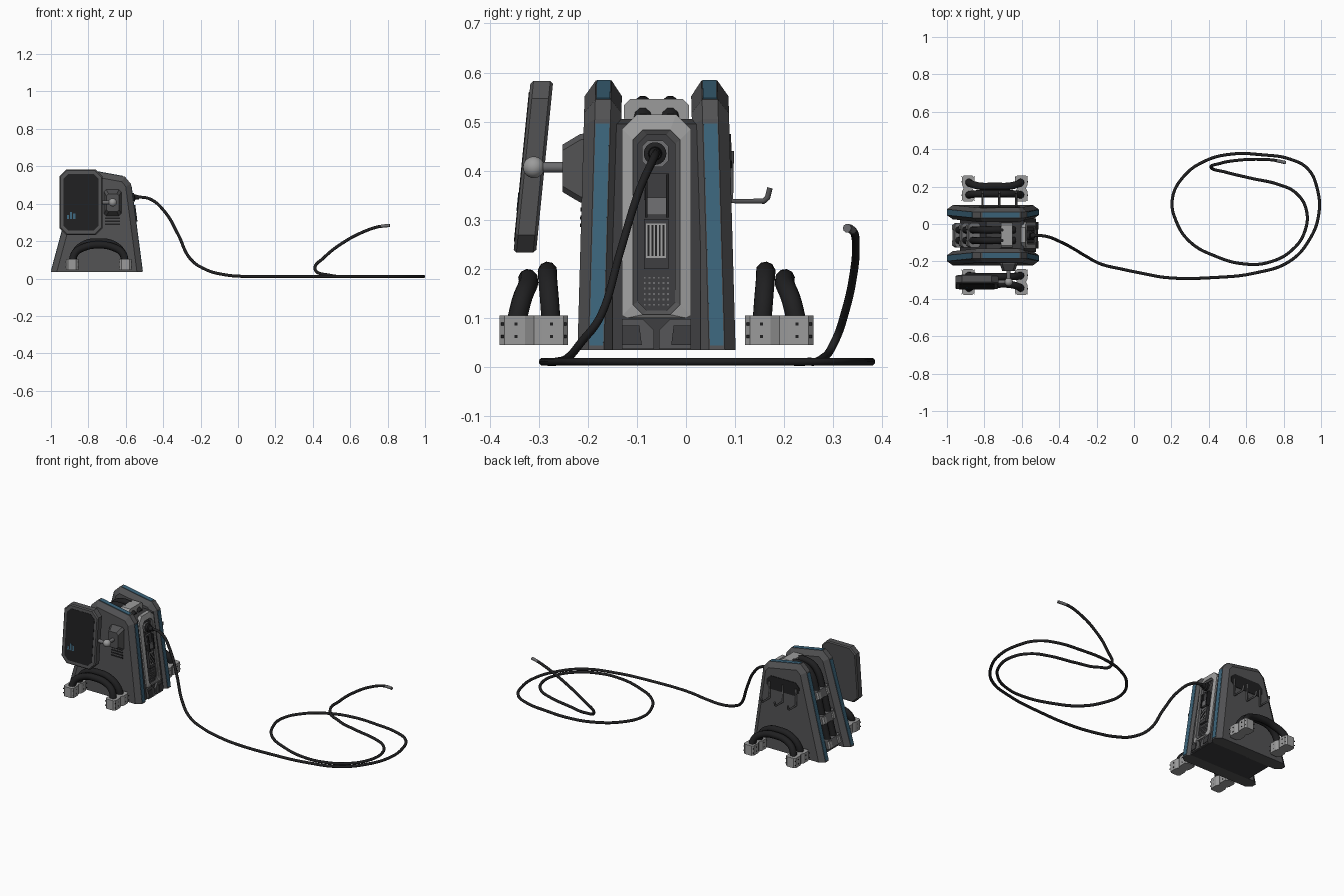
import bpy, bmesh, math
from mathutils import Vector

if "Cube" in bpy.data.objects:
    bpy.data.objects.remove(bpy.data.objects["Cube"])

def material(name, r, g, b):
    m = bpy.data.materials.new(name)
    m.diffuse_color = (r, g, b, 1)
    m.use_nodes = True
    m.node_tree.nodes["Principled BSDF"].inputs["Base Color"].default_value = m.diffuse_color
    return m

SHELL = material("dark grey shell", .085, .085, .088)
PANEL = material("charcoal panel", .045, .045, .048)
LIGHT = material("light grey metal", .33, .33, .33)
MID = material("mid grey metal", .15, .15, .155)
BLACK = material("black rubber", .014, .014, .015)
BLUE = material("blue trim", .045, .13, .2)
CY = -.06  # the plane the body mirrors about

def solid(name, loops, mat, ring=False):
    """Bridge loops of equal length; cap the ends, or join them for a ring."""
    bm = bmesh.new()
    L = [[bm.verts.new(p) for p in lp] for lp in loops]
    n = len(L[0])
    for a, b in zip(L, L[1:] + ([L[0]] if ring else [])):
        for i in range(n):
            bm.faces.new((a[i], a[(i + 1) % n], b[(i + 1) % n], b[i]))
    if not ring:
        bm.faces.new(L[0])
        bm.faces.new(L[-1])
    bmesh.ops.recalc_face_normals(bm, faces=bm.faces)
    me = bpy.data.meshes.new(name)
    bm.to_mesh(me)
    bm.free()
    me.materials.append(mat)
    o = bpy.data.objects.new(name, me)
    bpy.context.collection.objects.link(o)
    return o

def tube(name, pts, r, mat, res=6, kind='BEZIER'):
    cu = bpy.data.curves.new(name, 'CURVE')
    cu.dimensions, cu.bevel_depth, cu.bevel_resolution = '3D', r, 3
    cu.use_fill_caps, cu.resolution_u = True, res
    s = cu.splines.new(kind)
    if kind == 'BEZIER':
        s.bezier_points.add(len(pts) - 1)
        for bp, p in zip(s.bezier_points, pts):
            bp.co = p
            bp.handle_left_type = bp.handle_right_type = 'AUTO'
    else:
        s.points.add(len(pts) - 1)
        for bp, p in zip(s.points, pts):
            bp.co = (*p, 1)
    cu.materials.append(mat)
    o = bpy.data.objects.new(name, cu)
    bpy.context.collection.objects.link(o)
    bpy.ops.object.select_all(action='DESELECT')
    o.select_set(True)
    bpy.context.view_layer.objects.active = o
    bpy.ops.object.convert(target='MESH')

def octagon(u0, u1, v0, v1, c):
    return [(u0 + c, v0), (u1 - c, v0), (u1, v0 + c), (u1, v1 - c),
            (u1 - c, v1), (u0 + c, v1), (u0, v1 - c), (u0, v0 + c)]

def inset(poly, dist):
    out = []
    for i, p in enumerate(poly):
        n, c = [], []
        for a, b, d in ((poly[i - 1], p, dist[i - 1]), (p, poly[(i + 1) % len(poly)], dist[i])):
            e = (Vector(b) - Vector(a)).normalized()
            n.append(Vector((-e.y, e.x)))
            c.append(n[-1].dot(Vector(a)) + d)
        k = n[0].x * n[1].y - n[0].y * n[1].x
        out.append(((c[0] * n[1].y - c[1] * n[0].y) / k, (n[0].x * c[1] - n[1].x * c[0]) / k))
    return out

# Two leaning side slabs with chamfered rims and blue trim
PROFILE = [(-1, .035), (-.51, .035), (-.572, .505), (-.605, .545), (-.82, .584), (-.862, .545)]
INNER = inset(PROFILE, [0, .03, .03, .03, .03, .03])

def slab_y(s, z, w):
    return CY + s * (.123 - .028 * (z - .035)) + w

for s, side in ((-1, "front"), (1, "rear")):
    layers = ((INNER, -.038), (PROFILE, -.016), (PROFILE, .016), (INNER, .038))
    solid(side + "_slab", [[(x, slab_y(s, z, w), z) for x, z in poly] for poly, w in layers], SHELL)
    for i in (1, 3, 5):
        a, b = Vector(PROFILE[i]), Vector(PROFILE[(i + 1) % 6])
        e = (b - a).normalized()
        n = Vector((e.y, -e.x))
        a, b = a + e * .009, b - e * .009
        solid(side + "_trim_strip", [[((p + n * h).x, slab_y(s, p.y, w), (p + n * h).y)
              for p, w in ((a, -.014), (a, .014), (b, .014), (b, -.014))] for h in (-.001, .002)], BLUE)

# Core between the slabs
core = [(-.93, .035), (-.525, .035), (-.588, .495), (-.61, .505), (-.79, .505)]
solid("core", [[(x, y, z) for x, z in core] for y in (-.15, .03)], PANEL)

# Helpers for plates on the sloping right-hand face
def face(poly, d):
    return [(-.51 - .132 * (z - .035) + d, y, z) for y, z in poly]

def plate(name, poly, d0, d1, mat):
    return solid(name, [face(poly, d0), face(poly, d1)], mat)

def box(name, y0, y1, z0, z1, d0, d1, mat):
    return plate(name, [(y0, z0), (y1, z0), (y1, z1), (y0, z1)], d0, d1, mat)

outer = octagon(-.13, .01, .1, .515, .03)
hole = octagon(-.108, -.012, .107, .483, .02)
outer[0], outer[1], outer[2], outer[7] = (-.12, .1), (0, .1), (.01, .105), (-.13, .105)
solid("panel_frame", [face(outer, -.03), face(outer, -.008), face(hole, -.002), face(hole, -.03)], LIGHT, ring=True)
hole2 = octagon(-.098, -.022, .115, .473, .018)
solid("panel_recess_rim", [face(hole, -.02), face(hole, -.006), face(hole2, -.012), face(hole2, -.02)], SHELL, ring=True)
for s in (-1, 1):  # base blocks under the panel
    q = [(CY + s * u, z) for u, z in ((.005, .037), (.07, .037), (.07, .098), (.028, .098), (.005, .075))]
    plate("base_block", q, -.03, -.003, SHELL)
    q = [(CY + s * u, z) for u, z in ((.03, .045), (.07, .045), (.07, .085), (.035, .085))]
    plate("base_block_inlay", q, -.01, .001, PANEL)

# Hose socket, latch, vent and speaker grid
def disc(r, d, n=24):
    return face([(-.063 + r * math.cos(t * math.tau / n), .435 + r * math.sin(t * math.tau / n)) for t in range(n)], d)

plate("socket_plate", octagon(-.09, -.036, .408, .462, .012), -.016, -.006, MID)
solid("hose_socket", [disc(.023, -.008), disc(.023, .008), disc(.014, .012), disc(.012, .032)], BLACK)
box("latch_body", -.086, -.036, .34, .395, -.016, -.002, PANEL)
box("latch_lever", -.082, -.04, .31, .345, -.016, .003, MID)
for y in (-.084, -.041):
    box("latch_arm", y, y + .006, .305, .392, -.014, .008, BLACK)
box("vent_box", -.086, -.036, .2, .302, -.016, -.002, PANEL)
box("vent_face", -.081, -.041, .222, .293, -.004, 0, LIGHT)
for i in range(5):
    box("vent_slot", -.078 + i * .0075, -.074 + i * .0075, .226, .289, -.002, .001, BLACK)
for i in range(6):
    for j in range(6):
        y, z = -.086 + i * .0095, .125 + j * .011
        box("speaker_hole", y, y + .004, z, z + .004, -.016, -.013, MID)

# Carry tubes up the sloping back and over the top, with clamps
for s in (-1, 1):
    y = CY + s * .028
    tube("back_tube", [(-.945, y, .09), (-.905, y, .24), (-.865, y, .39), (-.82, y, .5),
                       (-.77, y, .53), (-.68, y, .522), (-.64, y, .5)], .019, BLACK)
for z in (.1, .24, .38):
    x = -1 + (z - .035) * .27 + .048
    c = octagon(x - .03, x + .03, CY - .066, CY + .066, .012)
    solid("back_clamp", [[(u + h * .27, v, z + h) for u, v in c] for h in (-.024, .024)], MID)
    for s in (-1, 1):
        c = octagon(x - .035, x + .01, CY + s * .042 - .018, CY + s * .042 + .018, .008)
        solid("back_clamp_pad", [[(u + h * .27, v, z + h) for u, v in c] for h in (-.018, .018)], LIGHT)
solid("top_clamp", [[(x, y, z) for y, z in octagon(CY - .066, CY + .066, .495, .546, .012)] for x in (-.71, -.65)], LIGHT)

# Side handles: clamp blocks and arched twin tubes
for s, side in ((-1, "front"), (1, "rear")):
    for x in (-.887, -.602):
        c = [(x + u, CY + s * (.25 + v)) for u, v in
             ((-.022, -.07), (.022, -.07), (.033, -.06), (.033, -.018), (.024, 0), (.033, .018), (.033, .06),
              (.022, .07), (-.022, .07), (-.033, .06), (-.033, .018), (-.024, 0), (-.033, -.018), (-.033, -.06))]
        solid(side + "_handle_block", [[(u, v, z) for u, v in c] for z in (.045, .105)], LIGHT)
        for v in (.2, .3):
            for f in (-1, 1):
                for k in (-1, 1):
                    for z in (.062, .088):
                        y0, xf = CY + s * v + k * .014, x + f * .033
                        q = [(y0 - .003, z - .003), (y0 + .003, z - .003), (y0 + .003, z + .003), (y0 - .003, z + .003)]
                        solid("block_screw", [[(xf + d, a, b) for a, b in q] for d in (-.001, .001)], BLACK)
    for y0, y1, h in ((.288, .262, .18), (.214, .222, .195)):
        path = [(-.887, y0, .08), (-.872, (y0 + y1) / 2, .135), (-.82, y1, h - .012), (-.745, y1, h),
                (-.67, y1, h - .012), (-.617, (y0 + y1) / 2, .135), (-.602, y0, .08)]
        tube(side + "_handle_tube", [(x, CY + s * y, z) for x, y, z in path], .02, BLACK)

# Cable hooks on the rear slab
def slab_plate(name, poly, s, h0, h1, mat):
    return solid(name, [[(x, slab_y(s, z, s * (.038 + h)), z) for x, z in poly] for h in (h0, h1)], mat)

slab_plate("hook_panel", octagon(-.83, -.61, .395, .475, .025), 1, -.002, .003, BLACK)
for x in (-.81, -.72, -.63):
    tube("cable_hook", [(x, .092, .44), (x, .092, .338), (x, .158, .338), (x, .166, .345), (x, .171, .365)],
         .006, SHELL, kind='POLY')

# Screen arm mount on the front slab
loops = [[(x, y, z) for x, z in octagon(-.67 - w, -.67 + w, .405 - h, .405 + h, .012)]
         for y, w, h in ((-.19, .046, .072), (-.215, .046, .07), (-.252, .034, .048))]
solid("arm_mount", loops, SHELL)
for i in range(3):
    z = .285 + i * .016
    slab_plate("side_slot", [(-.71, z), (-.63, z), (-.63, z + .008), (-.71, z + .008)], -1, -.001, .002, BLACK)
tube("arm_neck", [(-.67, -.24, .407), (-.67, -.3, .407)], .011, MID, kind='POLY')
tube("screen_arm", [(-.67, -.31, .407), (-.76, -.311, .407)], .011, MID, kind='POLY')
bpy.ops.mesh.primitive_uv_sphere_add(segments=24, ring_count=14, radius=.022, location=(-.67, -.31, .407))
bpy.context.object.name = "ball_joint"
bpy.context.object.data.materials.append(LIGHT)
bpy.ops.object.shade_smooth_by_angle()

# Tilted screen
def screen(poly, d):
    return [(x, -.311 + (z - .408) * .1 + d, z) for x, z in poly]

rim, front = octagon(-.955, -.725, .233, .583, .036), octagon(-.949, -.731, .239, .577, .034)
solid("screen_case", [screen(front, -.023), screen(rim, -.017), screen(rim, .017), screen(front, .023)], SHELL)
solid("screen_glass", [screen(octagon(-.933, -.747, .256, .56, .026), d) for d in (-.022, -.0245)], BLACK)
for i, h in enumerate((.022, .038, .03)):  # level bars on the display
    x = -.915 + i * .017
    bar = [(x, .318), (x + .011, .318), (x + .011, .318 + h), (x, .318 + h)]
    solid("level_bar", [screen(bar, d) for d in (-.024, -.0255)], BLUE)

# Long hose coiled on the floor, with its raised tip
G = .011
air = [(-.535, -.06, .437), (-.47, -.066, .425), (-.39, -.097, .355), (-.32, -.134, .235),
       (-.257, -.172, .108), (-.177, -.214, .05), (-.07, -.24, .02)]
coil = [(.05, -.265), (.18, -.287), (.43, -.286), (.647, -.262), (.834, -.198), (.94, -.08), (.988, .053),
        (.98, .187), (.93, .294), (.834, .347), (.684, .37), (.524, .374), (.38, .337), (.262, .25),
        (.205, .134), (.225, .016), (.3, -.096), (.433, -.171), (.594, -.214), (.727, -.203), (.845, -.139),
        (.914, -.037), (.92, .08), (.866, .166), (.78, .209), (.62, .246)]
rise = [(.487, .278, .018), (.412, .302, .05), (.46, .324, .112), (.567, .342, .195),
        (.66, .346, .245), (.743, .342, .275), (.785, .334, .282)]
tube("hose", air + [(x, y, G) for x, y in coil] + rise, .0082, BLACK, res=8)
tube("hose_tip", [(.765, .338, .279), (.785, .334, .282), (.812, .328, .283)], .0088, MID, kind='POLY')
